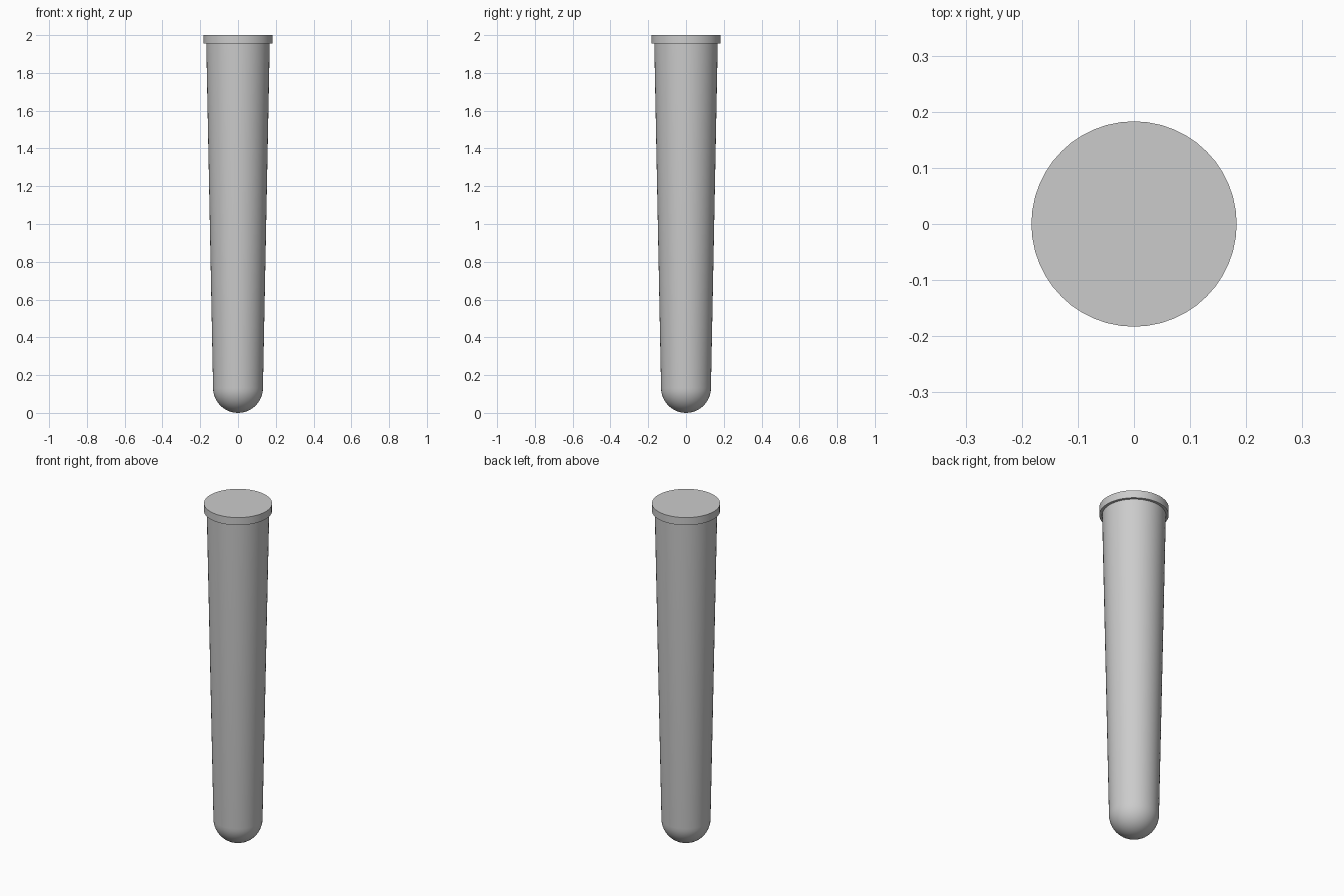
import bpy, bmesh, math

cube = bpy.data.objects.get("Cube")
if cube:
    bpy.data.objects.remove(cube, do_unlink=True)

SIDES = 48
HEIGHT = 2.0
RIM_BASE = 1.955
RIM_RADIUS = 0.183
TOP_RADIUS = 0.168
END_RADIUS = 0.132
DOME_STEPS = 12

grey = bpy.data.materials.new("plain grey")
grey.use_nodes = True
colour = (0.6, 0.6, 0.6, 1)
grey.diffuse_color = colour
grey.node_tree.nodes["Principled BSDF"].inputs["Base Color"].default_value = colour


def lathe(name, profile):
    """Spin a closed (radius, height) profile round the z axis."""
    bm = bmesh.new()
    verts = [bm.verts.new((r, 0, z)) for r, z in profile]
    edges = [bm.edges.new(pair) for pair in zip(verts, verts[1:])]
    bmesh.ops.spin(bm, geom=verts + edges, cent=(0, 0, 0), axis=(0, 0, 1),
                   angle=math.tau, steps=SIDES, use_duplicate=False)
    bmesh.ops.remove_doubles(bm, verts=bm.verts, dist=0.0001)
    bmesh.ops.recalc_face_normals(bm, faces=bm.faces)
    mesh = bpy.data.meshes.new(name)
    bm.to_mesh(mesh)
    bm.free()
    mesh.materials.append(grey)
    obj = bpy.data.objects.new(name, mesh)
    bpy.context.collection.objects.link(obj)
    bpy.ops.object.select_all(action="DESELECT")
    obj.select_set(True)
    bpy.context.view_layer.objects.active = obj
    bpy.ops.object.shade_smooth_by_angle(angle=math.radians(30))
    return obj


# Tapered tube with rounded end, and the wider rim closed by a flat top
angles = [math.pi / 2 * i / DOME_STEPS for i in range(DOME_STEPS + 1)]
dome = [(END_RADIUS * math.sin(a), END_RADIUS * (1 - math.cos(a))) for a in angles]
lathe("tube_with_rim", dome + [(TOP_RADIUS, RIM_BASE), (RIM_RADIUS, RIM_BASE),
                               (RIM_RADIUS, HEIGHT), (0, HEIGHT)])
